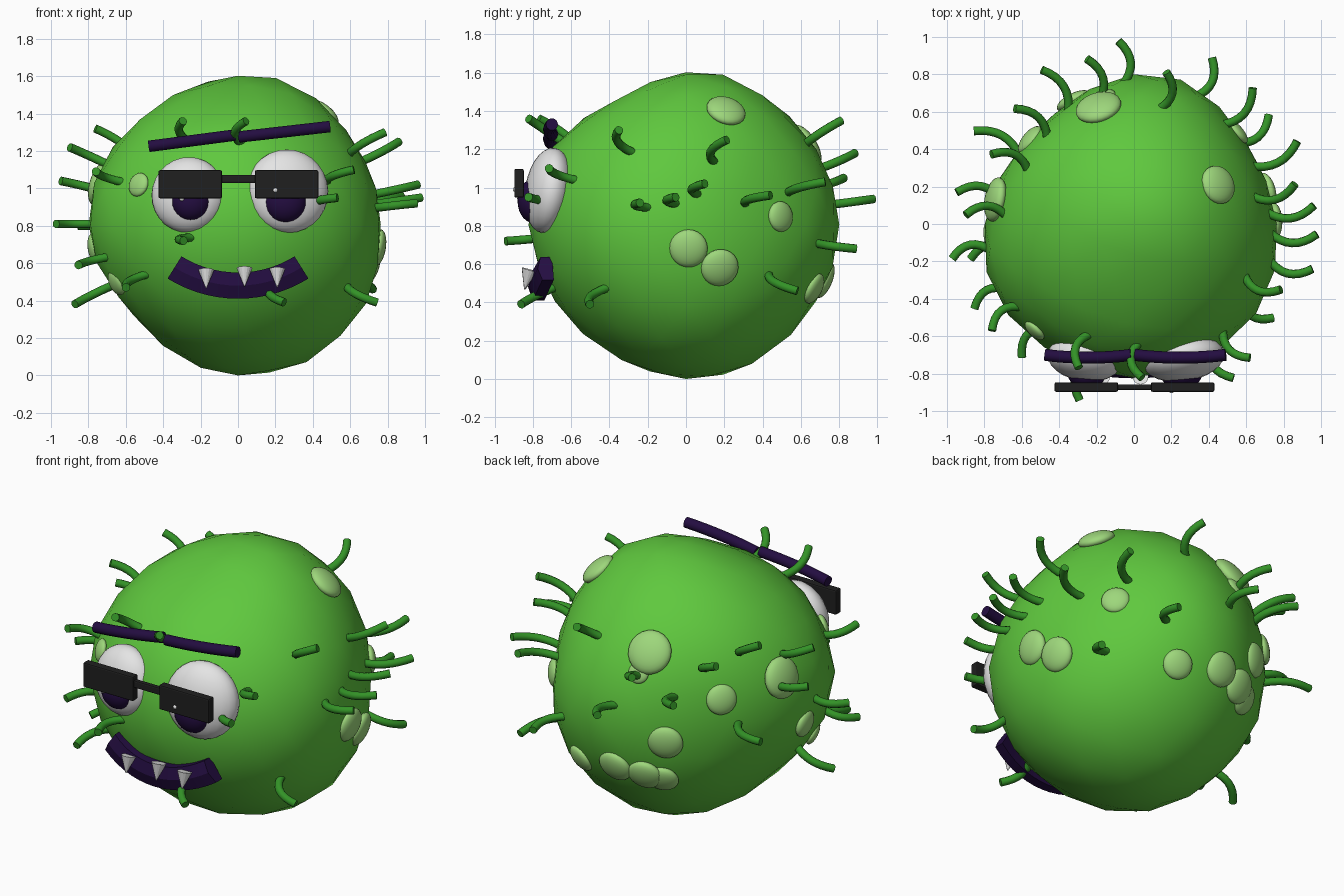
import bpy, bmesh
from math import sin, cos, radians, sqrt, exp
from mathutils import Vector, Matrix
from mathutils.bvhtree import BVHTree

default_cube = bpy.data.objects.get("Cube")
if default_cube:
    bpy.data.objects.remove(default_cube, do_unlink=True)

CENTRE = Vector((0, 0, 0.81))
UP = Vector((0, 0, 1))


def material(name, red, green, blue):
    mat = bpy.data.materials.new(name)
    mat.use_nodes = True
    colour = (red, green, blue, 1)
    mat.diffuse_color = colour
    shader = next(n for n in mat.node_tree.nodes if n.type == 'BSDF_PRINCIPLED')
    shader.inputs["Base Color"].default_value = colour
    return mat


skin = material("skin green", 0.115, 0.58, 0.048)
pale = material("pale green", 0.34, 0.68, 0.2)
moss = material("dark green", 0.033, 0.29, 0.02)
purple = material("deep purple", 0.017, 0.004, 0.052)
white = material("white", 0.78, 0.78, 0.78)
black = material("charcoal", 0.014, 0.014, 0.014)


def from_bmesh(bm, name, mat, smooth=True):
    """Turn a bmesh into a named, coloured object."""
    mesh = bpy.data.meshes.new(name)
    bmesh.ops.recalc_face_normals(bm, faces=bm.faces)
    bm.to_mesh(mesh)
    bm.free()
    for face in mesh.polygons:
        face.use_smooth = smooth
    mesh.materials.append(mat)
    obj = bpy.data.objects.new(name, mesh)
    bpy.context.collection.objects.link(obj)
    return obj


def add_ball(bm, place, radii, turn=Matrix.Identity(4)):
    """Add an ellipsoid to a bmesh."""
    frame = Matrix.Translation(place) @ turn @ Matrix.Diagonal((*radii, 1))
    bmesh.ops.create_uvsphere(bm, u_segments=24, v_segments=14, radius=1, matrix=frame)


def tubes(name, mat, paths, radius):
    """Sweep round capped tubes along point lists."""
    curve = bpy.data.curves.new(name, 'CURVE')
    curve.dimensions = '3D'
    curve.bevel_depth = radius
    curve.bevel_resolution = 3
    curve.use_fill_caps = True
    for path in paths:
        spline = curve.splines.new('POLY')
        spline.points.add(len(path) - 1)
        for point, place in zip(spline.points, path):
            point.co = (*place, 1)
    curve.materials.append(mat)
    obj = bpy.data.objects.new(name, curve)
    bpy.context.collection.objects.link(obj)
    bpy.ops.object.select_all(action='DESELECT')
    obj.select_set(True)
    bpy.context.view_layer.objects.active = obj
    bpy.ops.object.convert(target='MESH')
    bpy.ops.object.shade_smooth_by_angle(angle=radians(50))


def bent(start, end, bulge, steps=8):
    """Points on a shallow bow between two ends."""
    return [start.lerp(end, i / steps) + bulge * 4 * (i / steps) * (1 - i / steps)
            for i in range(steps + 1)]


def outward(azimuth, height, reach):
    """Unit direction to a place at this height and distance from the centre."""
    rise = height - CENTRE.z
    run = sqrt(reach * reach - rise * rise)
    angle = radians(azimuth)
    return Vector((run * cos(angle), run * sin(angle), rise)).normalized()


# Body: coarse ball pushed in and out into a lumpy shape
lumps = [((0.25, 0, 1), 0.06), ((0, -0.42, 0.85), -0.07), ((-0.75, 0.1, -0.55), -0.05),
         ((0.6, 0.5, 0.1), -0.045), ((-0.6, 0.7, 0), -0.055), ((0.65, 0, -0.75), 0.04),
         ((-0.95, -0.35, 0), 0.05), ((0.85, -0.55, 0), 0.03), ((0, 0.3, -1), 0.03),
         ((0.3, 0.95, 0), 0.045), ((0, -1, 0), 0.035), ((0.7, 0, 0.7), -0.02),
         ((0, -0.75, 0.62), 0.035), ((1, 0.1, 0), -0.02), ((-0.65, -0.7, 0), 0.015)]
bm = bmesh.new()
bmesh.ops.create_icosphere(bm, subdivisions=3, radius=1)
for vert in bm.verts:
    way = vert.co.normalized()
    size = 0.78 + sum(push * exp(8 * (way.dot(Vector(d).normalized()) - 1)) for d, push in lumps)
    vert.co = CENTRE + way * size
lowest = min(vert.co.z for vert in bm.verts)
bmesh.ops.translate(bm, verts=bm.verts, vec=(0, 0, -lowest))
surface = BVHTree.FromBMesh(bm)
from_bmesh(bm, "body", skin)


def on_body(way):
    return surface.ray_cast(CENTRE, way)[0]


# Pale spots: azimuth, height, radius
spots = [(107, 1.22, .125), (103, 1.11, .06), (141, .97, .088), (170, 1.02, .12),
         (25, 1.4, .105), (116, .71, .1), (92, .52, .1), (106, .49, .1), (114, .46, .09),
         (70, .48, .085), (42, .85, .08), (1, .68, .1), (14, .58, .1),
         (227, 1.01, .065), (205, .5, .07), (184, .68, .08)]
bm = bmesh.new()
for azimuth, height, radius in spots:
    way = outward(azimuth, height, 0.77)
    turn = way.to_track_quat('Z', 'Y').to_matrix().to_4x4()
    add_ball(bm, on_body(way), (radius, radius, radius * 0.42), turn)
from_bmesh(bm, "skin_spots", pale)

# Hairs: azimuth and tip height, all curling the same way round
hairs = [(216, 1.09), (207, .59), (229, .47), (191, .38), (190, .81), (176, 1.22),
         (169, 1.04), (153, 1.32), (149, .8), (135, 1.25), (120, 1.05), (105, 1.18),
         (94, .94), (77, 1.35), (64, .68), (48, 1.03), (38, .46), (26, .96), (13, 1.25),
         (5, 1.02), (-4, .95), (-15, .92), (-25, 1.3), (-35, .39), (-50, 1.1),
         (-58, .95), (-75, .39), (-88, 1.36), (-112, 1.36), (-108, .72)]
paths = []
for azimuth, height in hairs:
    way = outward(azimuth, height, 0.99)
    start = on_body(way) - way * 0.03
    tip = CENTRE + way * 0.99
    side = way.cross(UP).normalized()
    paths.append(bent(start - side * 0.01, tip - side * 0.015, side * 0.055))
tubes("hairs", moss, paths, 0.023)

# Eyes, pupils and their glints
for side, name in ((1, "left"), (-1, "right")):
    grow = 1.06 if side > 0 else 0.96
    lean = Matrix.Rotation(0.15 * side, 4, 'Z') @ Matrix.Rotation(-0.15, 4, 'X')
    bm = bmesh.new()
    add_ball(bm, (0.265 * side, -0.72, 0.975 + 0.01 * side),
             (0.208 * grow, 0.118, 0.212 * grow), lean)
    from_bmesh(bm, name + "_eye", white)
    bm = bmesh.new()
    add_ball(bm, (0.252 * side, -0.8, 0.93), (0.107 * grow, 0.08, 0.107 * grow))
    from_bmesh(bm, name + "_pupil", purple)
    bm = bmesh.new()
    add_ball(bm, (0.2, -0.892, 0.99) if side > 0 else (-0.3, -0.87, 0.945), [0.013] * 3)
    from_bmesh(bm, name + "_glint", white)


# Glasses: two lenses and a bridge with softened edges
def box(name, mat, place, size):
    bm = bmesh.new()
    bmesh.ops.create_cube(bm, size=1, matrix=Matrix.Translation(place) @ Matrix.Diagonal((*size, 1)))
    bmesh.ops.bevel(bm, geom=bm.edges[:], offset=0.008, segments=2, affect='EDGES', profile=0.5)
    from_bmesh(bm, name, mat, smooth=False)


box("left_lens", black, (0.26, -0.872, 1.022), (0.34, 0.05, 0.15))
box("right_lens", black, (-0.255, -0.872, 1.022), (0.34, 0.05, 0.15))
box("glasses_bridge", black, (0, -0.872, 1.05), (0.22, 0.03, 0.045))

# Brows
bow = Vector((0, -0.015, 0))
tubes("right_brow", purple,
      [bent(Vector((-0.475, -0.7, 1.225)), Vector((-0.015, -0.7, 1.285)), bow)], 0.032)
tubes("left_brow", purple,
      [bent(Vector((0.005, -0.7, 1.275)), Vector((0.49, -0.7, 1.33)), bow)], 0.032)

# Mouth: a smiling band wrapped round the face
bm = bmesh.new()
rings = []
steps = 14
for i in range(steps + 1):
    t = 2 * i / steps - 1
    angle = radians(32) * t
    depth = -0.8 + 0.05 * t * t
    corners = ((0.57, 0.05), (0.57, -0.01), (0.64, -0.025), (0.71, 0), (0.71, 0.06))
    rings.append([bm.verts.new((r * sin(angle), depth + y, 1.12 - r * cos(angle)))
                  for r, y in corners])
for near, far in zip(rings, rings[1:]):
    for k in range(len(near)):
        bm.faces.new((near[k], near[k - 1], far[k - 1], far[k]))
bm.faces.new(rings[0])
bm.faces.new(rings[-1][::-1])
from_bmesh(bm, "mouth", purple, smooth=False)

# Teeth: small cones pointing down
bm = bmesh.new()
for x, z in ((-0.17, 0.515), (0.035, 0.525), (0.21, 0.52)):
    frame = Matrix.Translation((x, -0.83, z)) @ Matrix.Rotation(radians(165), 4, 'X')
    bmesh.ops.create_cone(bm, cap_ends=True, segments=16, radius1=0.042, radius2=0.003,
                          depth=0.1, matrix=frame)
from_bmesh(bm, "teeth", white, smooth=False)
